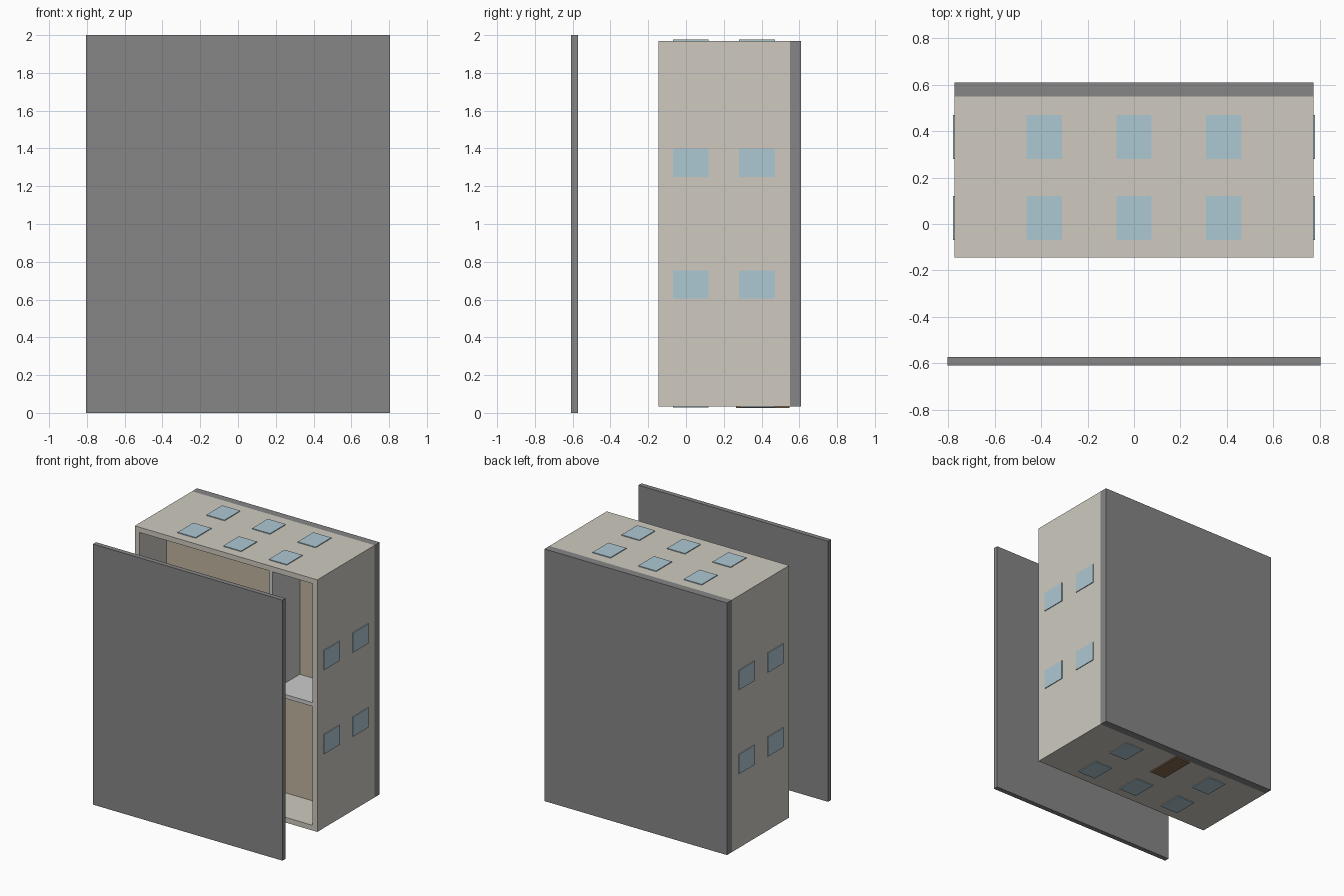
import bpy

if "Cube" in bpy.data.objects:
    bpy.data.objects.remove(bpy.data.objects["Cube"])


def material(name, r, g, b):
    m = bpy.data.materials.new(name)
    m.diffuse_color = (r, g, b, 1)
    m.use_nodes = True
    m.node_tree.nodes["Principled BSDF"].inputs["Base Color"].default_value = m.diffuse_color
    return m


WALL = material("plaster", 0.62, 0.59, 0.53)
DARK = material("dark_grey", 0.24, 0.24, 0.24)
GLASS = material("glass", 0.42, 0.58, 0.65)
FLOOR = material("floor_tan", 0.52, 0.45, 0.35)
DOOR = material("door_brown", 0.25, 0.15, 0.08)
INNER = material("partition_grey", 0.6, 0.6, 0.6)


def box(name, x, y, z, mat):
    """Box from (min, max) ranges on each axis."""
    bpy.ops.mesh.primitive_cube_add(
        size=1, location=[(a + b) / 2 for a, b in (x, y, z)])
    o = bpy.context.object
    o.name = name
    o.scale = [b - a for a, b in (x, y, z)]
    bpy.ops.object.transform_apply(location=False, rotation=False, scale=True)
    o.data.materials.append(mat)
    return o


X, Z0, Z1 = 0.775, 0.035, 1.97      # outer footprint
Y0, Y1 = -0.145, 0.55               # wall rim and wall foot
T = 0.04                            # wall thickness
XI, ZI0, ZI1 = X - T, Z0 + T, Z1 - T
ZM = (Z0 + Z1) / 2

# Lifted roof and base slab
box("roof_slab", (-0.805, 0.805), (-0.61, -0.573), (0, 2), DARK)
box("base_slab", (-X, X), (Y1, 0.61), (Z0, Z1), DARK)

# Outer shell, open at the front: a block with its inside cut away
shell = box("outer_walls", (-X, X), (Y0, Y1), (Z0, Z1), WALL)
cutter = box("wall_cutter", (-XI, XI), (Y0 - 0.1, Y1 + 0.1), (ZI0, ZI1), WALL)
mod = shell.modifiers.new("hollow", 'BOOLEAN')
mod.operation = 'DIFFERENCE'
mod.solver = 'EXACT'
mod.object = cutter
bpy.context.view_layer.objects.active = shell
bpy.ops.object.modifier_apply(modifier=mod.name)
bpy.data.objects.remove(cutter, do_unlink=True)

# Two storeys: floor plates and partitions
for label, top, y in (("upper", Y0, 0.185), ("lower", 0.22, 0.53)):
    depth = 0.035 if label == "upper" else 0.02
    box(label + "_floor", (-XI, XI), (y, y + depth), (ZI0, ZI1), FLOOR)
    box(label + "_long_partition", (-XI, XI), (top, y), (ZM - 0.015, ZM + 0.015), INNER)
    box(label + "_cross_partition", (0.37, 0.395), (top, y), (ZM + 0.015, ZI1), INNER)

# Windows stand slightly proud of the walls
P = 0.006
for y in ((-0.07, 0.12), (0.28, 0.47)):
    for zc in (0.68, 1.325):
        z = (zc - 0.075, zc + 0.075)
        box("side_window", (X - 0.01, X + P), y, z, GLASS)
        box("side_window", (-X - P, -X + 0.01), y, z, GLASS)
    for xc in (-0.387, 0, 0.387):
        x = (xc - 0.076, xc + 0.076)
        box("top_window", x, y, (Z1 - 0.01, Z1 + P), GLASS)
        if xc or y[0] < 0:
            box("bottom_window", x, y, (Z0 - P, Z0 + 0.01), GLASS)

# Door takes the place of the lower middle window
box("door", (-0.065, 0.065), (0.265, Y1 - 0.003), (Z0 - 0.009, Z0 + 0.01), DOOR)
